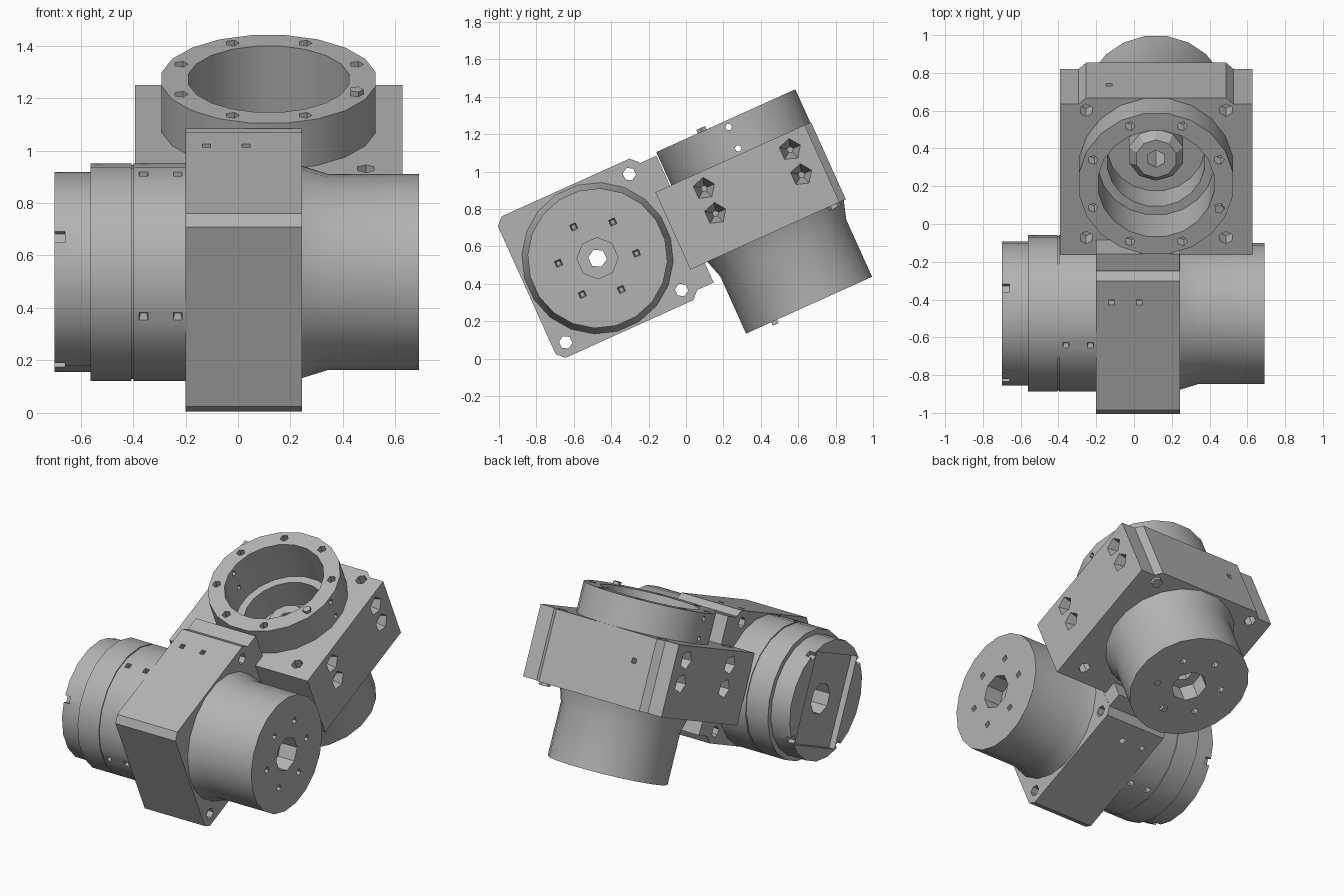
import bpy, bmesh, math
from mathutils import Matrix, Vector

if "Cube" in bpy.data.objects:
    bpy.data.objects.remove(bpy.data.objects["Cube"])

grey = bpy.data.materials.new("machined grey")
grey.use_nodes = True
COLOUR = (0.45, 0.45, 0.45, 1)
grey.diffuse_color = COLOUR
grey.node_tree.nodes["Principled BSDF"].inputs["Base Color"].default_value = COLOUR

# Frames: both drives are tilted together about x; each drive's axis is local z
TILT = Matrix.Rotation(math.radians(24.3), 4, 'X')
AXES = Matrix(((0, 0, 1, 0), (1, 0, 0, 0), (0, 1, 0, 0), (0, 0, 0, 1)))
SIDE = Matrix.Translation((0, -0.473, 0.537)) @ TILT @ AXES
UPPER = Matrix.Translation((0.117, 0.658, 0.286)) @ TILT
QUARTER = math.pi / 2


def finish(name, bm, frame):
    bmesh.ops.remove_doubles(bm, verts=bm.verts, dist=1e-5)
    bmesh.ops.recalc_face_normals(bm, faces=bm.faces)
    bm.transform(frame)
    mesh = bpy.data.meshes.new(name)
    bm.to_mesh(mesh)
    bm.free()
    mesh.materials.append(grey)
    obj = bpy.data.objects.new(name, mesh)
    bpy.context.collection.objects.link(obj)
    return obj


def lathe(name, profile, frame, sides=20):
    """Closed solid of revolution from (radius, height) points."""
    bm = bmesh.new()
    pts = [(0, profile[0][1])] + profile + [(0, profile[-1][1])]
    rings = []
    for k in range(sides):
        a = 2 * math.pi * (k + 0.5) / sides
        rings.append([bm.verts.new((r * math.cos(a), r * math.sin(a), h)) for r, h in pts])
    for k in range(sides):
        a, b = rings[k], rings[(k + 1) % sides]
        for i in range(len(pts) - 1):
            bm.faces.new((a[i], b[i], b[i + 1], a[i + 1]))
    bmesh.ops.remove_doubles(bm, verts=bm.verts, dist=1e-5)
    flat = [e for e in bm.edges if len(e.link_faces) == 2 and e.calc_face_angle(1) < 0.001]
    bmesh.ops.dissolve_edges(bm, edges=flat, use_verts=False)
    return finish(name, bm, frame)


def prism(name, outline, low, high, frame):
    bm = bmesh.new()
    face = bm.faces.new([bm.verts.new((x, y, low)) for x, y in outline])
    new = bmesh.ops.extrude_face_region(bm, geom=[face])["geom"]
    bmesh.ops.translate(bm, vec=(0, 0, high - low),
                        verts=[v for v in new if isinstance(v, bmesh.types.BMVert)])
    return finish(name, bm, frame)


def box(name, x, y, z, frame):
    return prism(name, [(x[0], y[0]), (x[1], y[0]), (x[1], y[1]), (x[0], y[1])], *z, frame)


def drill(frame, at, direction, radius, depth, tip=1.0, sides=6):
    """Hole cutter that enters a surface at a point and runs along a direction."""
    turn = Vector(direction).to_track_quat('Z', 'Y').to_matrix().to_4x4()
    return lathe("cutter", [(radius, -0.02), (radius, 0), (radius * tip, depth)],
                 frame @ Matrix.Translation(at) @ turn, sides)


def cut(obj, cutters):
    bpy.context.view_layer.objects.active = obj
    for c in cutters:
        mod = obj.modifiers.new("hole", 'BOOLEAN')
        mod.operation, mod.solver, mod.object = 'DIFFERENCE', 'EXACT', c
        bpy.ops.object.modifier_apply(modifier=mod.name)
        bpy.data.objects.remove(c)


def around(radius, count, offset, z):
    return [(radius * math.cos(offset + 2 * math.pi * k / count),
             radius * math.sin(offset + 2 * math.pi * k / count), z) for k in range(count)]


def shaft_bore(frame, low, high):
    return lathe("cutter", [(0.05, low), (0.05, high)], frame, 6)


def motor_can(name, frame, base, end):
    """Motor cover with a flared foot, stepped bore and six screw holes."""
    way = 1 if end > base else -1
    can = lathe(name, [(0.405, base), (0.374, base + way * 0.1), (0.374, end)], frame)
    cut(can, [drill(frame, (0, 0, end), (0, 0, -way), 0.11, 0.12, sides=8),
              shaft_bore(frame, min(base, end) - 0.1, max(base, end) + 0.1)]
        + [drill(frame, p, (0, 0, -way), 0.024, 0.05, 0.6, 4)
           for p in around(0.21, 6, 0.75, end)])
    return can


# Side drive: square gearbox housing
H, C = 0.415, 0.375
outline = [(-H, -C), (-C, -H), (C, -H), (H, -C), (H, C), (C, H), (-C, H), (-H, C)]
side_housing = prism("side_housing", outline, -0.2, 0.243, SIDE)
cut(side_housing, [shaft_bore(SIDE, -0.5, 0.5)]
    + [drill(SIDE, (u * 0.34, v * 0.34, -0.2), (0, 0, 1), 0.036, 0.6)
       for u, v in ((1, 1), (1, -1), (-1, -1))]
    + [drill(SIDE, (0.25, s * H, x), (0, -s, 0), 0.022, 0.06, sides=4)
       for s in (1, -1) for x in (-0.12, 0.03)])

# Side drive: motor cover on the left
side_motor = motor_can("side_motor_cover", SIDE, 0.243, 0.69)

# Side drive: output drum on the right with a slotted end
drum = lathe("side_output_drum", [(0.382, -0.70), (0.382, -0.562), (0.415, -0.562),
             (0.415, -0.406), (0.409, -0.406), (0.409, -0.398), (0.415, -0.398),
             (0.415, -0.2)], SIDE)
cut(drum, [box("cutter", (-0.23, 0.23), (-0.29, 0.29), (-0.75, -0.66), SIDE),
           drill(SIDE, (0, 0, -0.66), (0, 0, 1), 0.1, 0.12, sides=8),
           shaft_bore(SIDE, -0.8, 0)])
for k in range(4):
    spoke = SIDE @ Matrix.Rotation(k * QUARTER, 4, 'Z')
    diagonal = spoke @ Matrix.Rotation(QUARTER / 2, 4, 'Z')
    cut(drum, [box("cutter", (0.35, 0.45), (-0.022, 0.022), (-0.75, -0.66), diagonal)]
        + [drill(spoke, (H, 0, x), (-1, 0, 0), 0.024, 0.06, 0.7, 4) for x in (-0.36, -0.23)])

# Bracket joining the two housings
bracket = box("joining_bracket", (-0.317, 0.125), (-0.515, -0.415), (0.32, 1.064), UPPER)

# Upper drive: wide housing with a raised rear plate
half = [(0.51, -0.5), (0.51, 0.375), (0.41, 0.375), (0.37, 0.412)]
outline = half + [(-x, y) for x, y in reversed(half)]
FLOOR, TOP, RIM = 0.435, 0.888, 1.082
upper_housing = prism("upper_housing", outline, FLOOR, TOP, UPPER)
cut(upper_housing, [lathe("cutter", [(0.26, 0.6), (0.26, 0.8), (0.31, 0.8), (0.31, 1.2)], UPPER),
                    shaft_bore(UPPER, 0.3, 0.7)]
    + [drill(UPPER, (s * 0.51, u, v), (-s, 0, 0), 0.06, 0.12, 0.3, 5)
       for s in (1, -1) for u in (-0.254, 0.25) for v in (0.652, 0.799)]
    + [drill(UPPER, (s * 0.37, u, z), (0, 0, d), 0.036, 0.1)
       for s in (1, -1) for u in (-0.4, 0.34) for z, d in ((TOP, -1), (FLOOR, 1))]
    + [drill(UPPER, (-0.25, 0.412, 0.72), (0, -1, 0), 0.022, 0.05, sides=4)])

# Upper drive: open output collar
collar = lathe("output_collar", [(0.413, TOP), (0.413, RIM)], UPPER)
cut(collar, [lathe("cutter", [(0.31, 0.7), (0.31, 1.2)], UPPER)]
    + [drill(UPPER, p, (0, 0, -1), 0.027, 0.08, sides=5)
       for p in around(0.362, 8, QUARTER / 4, RIM)]
    + [drill(UPPER, (0.413, 0, v), (-1, 0, 0), 0.018, 0.9) for v in (0.92, 1.045)])

# Hub inside the collar
hub = lathe("output_hub", [(0.15, 0.58), (0.15, 0.71), (0.11, 0.76)], UPPER, 10)
cut(hub, [shaft_bore(UPPER, 0.5, 0.9)])

# Upper drive: motor cover underneath
upper_motor = motor_can("upper_motor_cover", UPPER, FLOOR, 0.0)

# Smooth round surfaces, crisp edges
for obj in (side_housing, side_motor, drum, bracket, upper_housing, collar, hub, upper_motor):
    bpy.ops.object.select_all(action='DESELECT')
    obj.select_set(True)
    bpy.context.view_layer.objects.active = obj
    bpy.ops.object.shade_smooth_by_angle(angle=math.radians(28))
